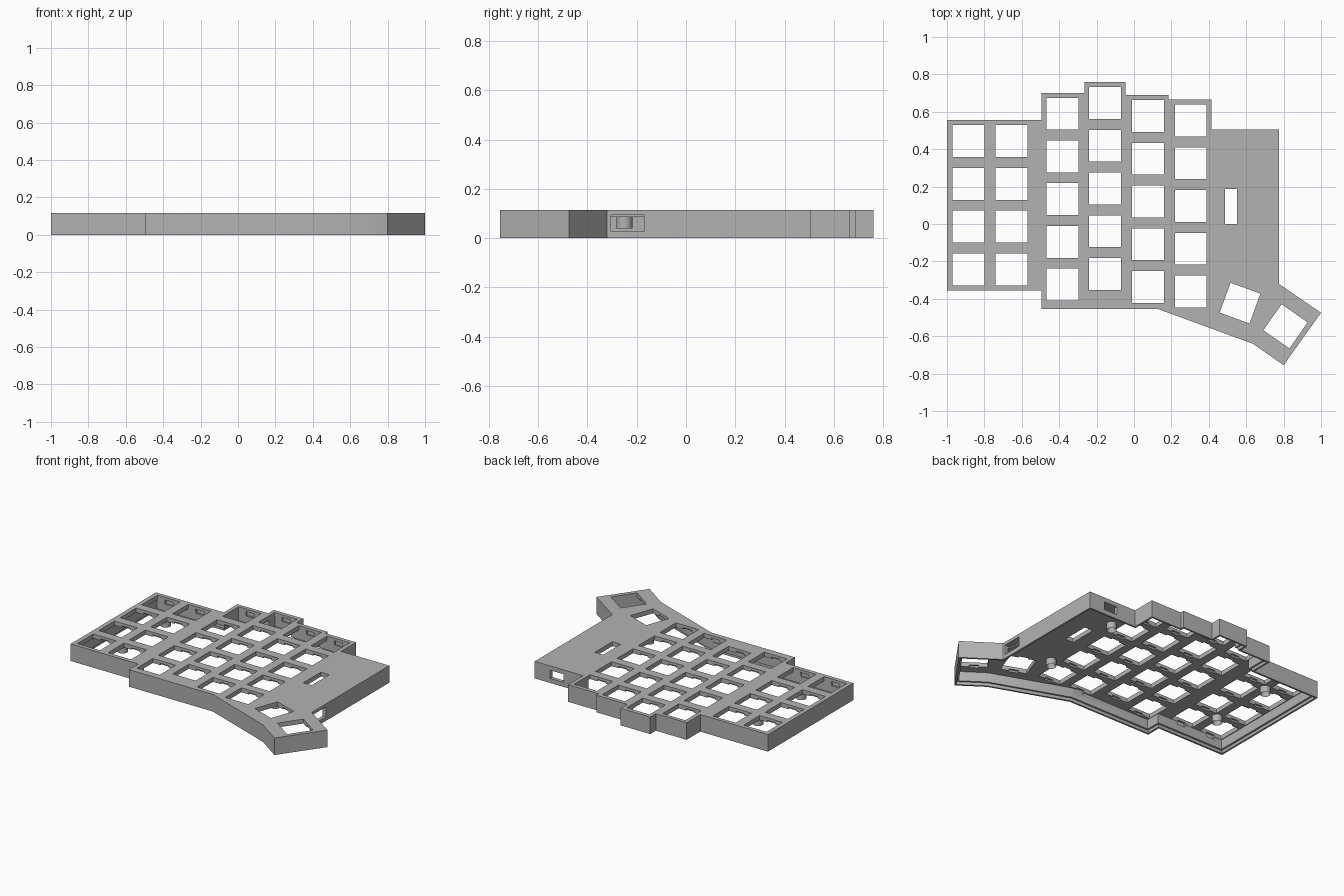
import bpy
import bmesh
import math
from mathutils import Vector, Matrix

if "Cube" in bpy.data.objects:
    bpy.data.objects.remove(bpy.data.objects["Cube"], do_unlink=True)

HEIGHT, PLATE_Z, WALL = 0.115, 0.085, 0.025
PITCH, KEY = 0.2285, 0.17

gray = bpy.data.materials.new("matte gray")
gray.use_nodes = True
gray.diffuse_color = (0.45, 0.45, 0.45, 1)
gray.node_tree.nodes["Principled BSDF"].inputs["Base Color"].default_value = gray.diffuse_color

# Clockwise outline of the case, seen from above
OUTLINE = [Vector(p) for p in (
    (-1, .555), (-.495, .555), (-.495, .7), (-.265, .7), (-.265, .76), (-.045, .76),
    (-.045, .69), (.185, .69), (.185, .665), (.415, .665), (.415, .505), (.775, .505),
    (.775, -.32), (1, -.475), (.8, -.755), (.635, -.64), (.13, -.455),
    (-.495, -.455), (-.495, -.355), (-1, -.355))]


def inset(points, d):
    """Move every edge of a clockwise outline inward by d."""
    result = []
    for i, p in enumerate(points):
        a = (p - points[i - 1]).normalized()
        b = (points[(i + 1) % len(points)] - p).normalized()
        na, nb = Vector((a.y, -a.x)), Vector((b.y, -b.x))
        result.append(p + (na + nb) * (d / (1 + na.dot(nb))))
    return result


def make_object(name, bm):
    bmesh.ops.recalc_face_normals(bm, faces=bm.faces)
    mesh = bpy.data.meshes.new(name)
    bm.to_mesh(mesh)
    bm.free()
    mesh.materials.append(gray)
    obj = bpy.data.objects.new(name, mesh)
    bpy.context.collection.objects.link(obj)
    return obj


def prism(name, points, z0, z1):
    bm = bmesh.new()
    face = bm.faces.new([bm.verts.new((p.x, p.y, z0)) for p in points])
    top = bmesh.ops.extrude_face_region(bm, geom=[face])["geom"]
    bmesh.ops.translate(bm, vec=(0, 0, z1 - z0),
                        verts=[v for v in top if isinstance(v, bmesh.types.BMVert)])
    return make_object(name, bm)


def boxes(name, items):
    """One object of boxes, each given as center, size and turn about z."""
    bm = bmesh.new()
    for center, size, turn in items:
        bmesh.ops.create_cube(bm, size=1, matrix=Matrix.Translation(center)
                              @ Matrix.Rotation(turn, 4, "Z") @ Matrix.Diagonal((*size, 1)))
    return make_object(name, bm)


def activate(obj):
    bpy.ops.object.select_all(action="DESELECT")
    obj.select_set(True)
    bpy.context.view_layer.objects.active = obj


def cut(target, cutter):
    mod = target.modifiers.new("cut", "BOOLEAN")
    mod.operation, mod.solver, mod.object = "DIFFERENCE", "EXACT", cutter
    activate(target)
    bpy.ops.object.modifier_apply(modifier=mod.name)
    bpy.data.objects.remove(cutter, do_unlink=True)


# Key positions: column x, top key y, number of keys; then the two thumb keys
COLUMNS = ((-.885, .443, 4), (-.655, .443, 4), (-.383, .59, 5),
           (-.155, .647, 5), (.075, .577, 5), (.303, .553, 5))
keys = [(x, y - row * PITCH, 0) for x, y, count in COLUMNS for row in range(count)]
keys += [(.567, -.423, math.radians(-20)), (.81, -.547, math.radians(-35))]

# Hollow case with a stepped rim for a base plate
case = prism("keyboard_case", OUTLINE, 0, HEIGHT)
cut(case, prism("cavity_cutter", inset(OUTLINE, WALL), -.1, PLATE_Z))
cut(case, prism("rim_step_cutter", inset(OUTLINE, WALL / 2), -.1, .02))

# Key openings and the clip slots under their edges
cut(case, boxes("key_cutter", [((x, y, .12), (KEY, KEY, .1), t) for x, y, t in keys]))
cut(case, boxes("clip_cutter", [((x, y, .082), (.06, KEY + .024, .03), t) for x, y, t in keys]))

# Window in the top, side socket and back socket
cut(case, boxes("opening_cutter", [
    ((.518, .094, .1), (.063, .187, .1), 0),
    ((.77, -.237, .061), (.08, .135, .066), 0),
    ((.61, .5, .058), (.1, .08, .055), 0)]))
activate(case)
bpy.ops.object.shade_smooth_by_angle(angle=math.radians(30))

# Hollow screw posts under the top plate
for side, x, y in (("right_back", -.77, .33), ("right_front", -.77, -.128),
                   ("left_back", .452, .325), ("left_front", .452, -.25)):
    bm = bmesh.new()
    bmesh.ops.create_cone(bm, cap_ends=True, segments=32, radius1=.032, radius2=.032,
                          depth=.05, matrix=Matrix.Translation((x, y, .065)))
    tip = min(bm.faces, key=lambda f: f.calc_center_median().z)
    bmesh.ops.inset_region(bm, faces=[tip], thickness=.016)
    bmesh.ops.translate(bm, verts=tip.verts, vec=(0, 0, .04))
    post = make_object(side + "_screw_post", bm)
    activate(post)
    bpy.ops.object.shade_smooth_by_angle(angle=math.radians(30))
